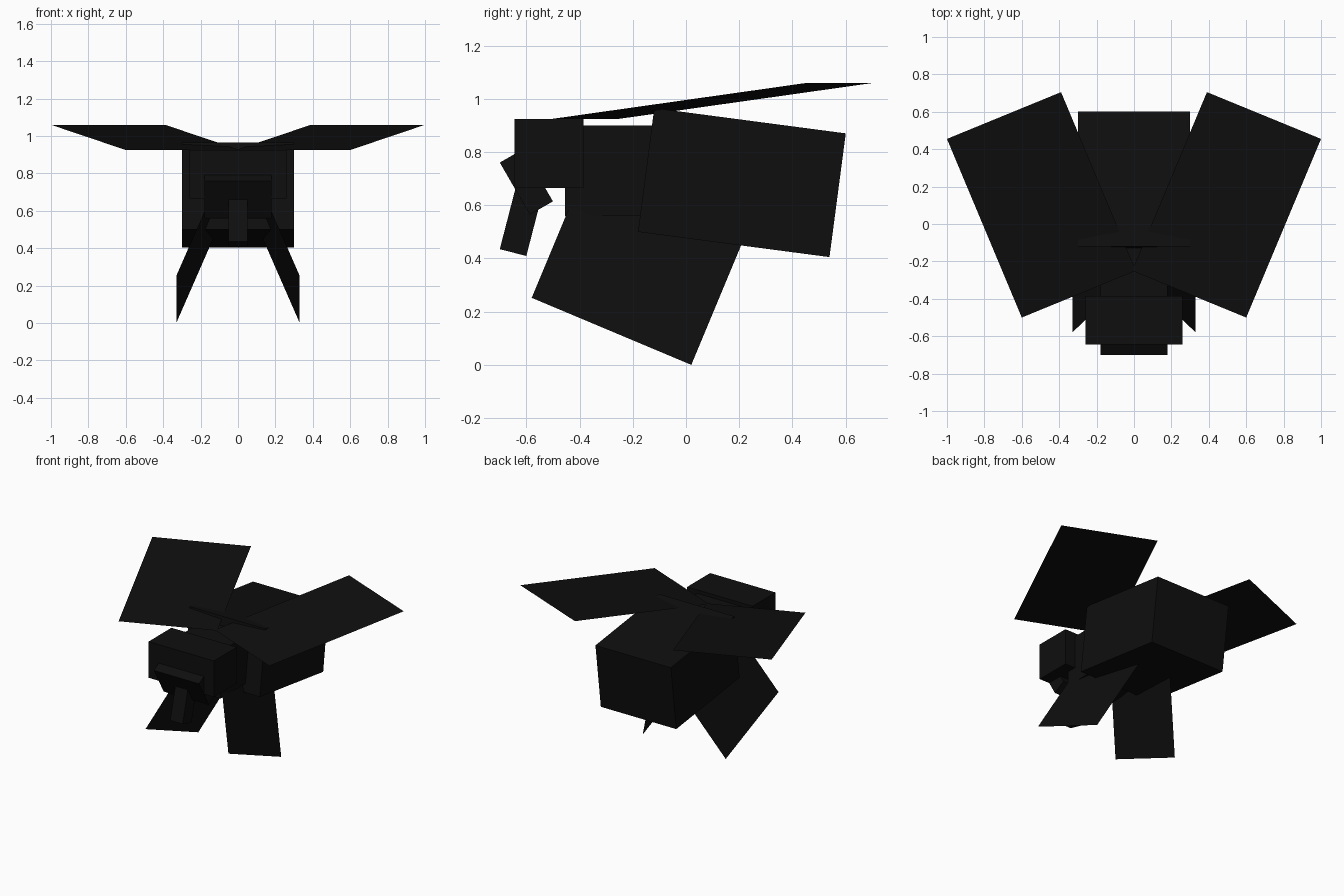
import bpy
import math

default = bpy.data.objects.get("Cube")
if default:
    bpy.data.objects.remove(default, do_unlink=True)

# Single near-black body colour
black = bpy.data.materials.new("near_black")
black.use_nodes = True
COLOUR = (0.0045, 0.0045, 0.0045, 1.0)
black.diffuse_color = COLOUR
bsdf = next(n for n in black.node_tree.nodes if n.type == 'BSDF_PRINCIPLED')
bsdf.inputs["Base Color"].default_value = COLOUR
bsdf.inputs["Roughness"].default_value = 0.9


def box(name, size, y, z, pitch=0.0):
    """Box centred on x = 0, tilted about the x axis."""
    bpy.ops.mesh.primitive_cube_add(size=1, location=(0, y, z))
    ob = bpy.context.object
    ob.name = ob.data.name = name
    ob.scale = size
    ob.rotation_euler.x = math.radians(pitch)
    ob.data.materials.append(black)
    return ob


def sheet(name, corners, side):
    """Thin flat panel; side is 1 or -1 and mirrors it in x."""
    pts = [(x * side, y, z) for x, y, z in corners]
    order = (0, 1, 2, 3) if side > 0 else (3, 2, 1, 0)
    mesh = bpy.data.meshes.new(name)
    mesh.from_pydata(pts, [], [order])
    mesh.materials.append(black)
    ob = bpy.data.objects.new(name, mesh)
    bpy.context.collection.objects.link(ob)
    return ob


# Body blocks
box("abdomen", (0.60, 0.726, 0.469), 0.21, 0.685, -7.5)
box("thorax", (0.36, 0.455, 0.34), -0.2275, 0.73)
box("head", (0.52, 0.26, 0.26), -0.515, 0.795)

# Mouth parts
box("snout", (0.36, 0.10, 0.226), -0.60, 0.6875, 30)
box("proboscis", (0.10, 0.103, 0.26), -0.6175, 0.548, -14.5)

# Wings: flat panels rising to the back, crossing slightly at the root
wing = [(-0.01, -0.25, 0.925), (0.60, -0.50, 0.925),
        (1.00, 0.455, 1.06), (0.39, 0.705, 1.06)]

# Legs: flat panels splayed outwards, upper edge buried in the body
rise = (-0.21, 0.20, 0.48)
foot_front = (0.33, -0.58, 0.252)
foot_back = (0.33, 0.02, 0.0)
leg = [foot_front, foot_back,
       tuple(a + b for a, b in zip(foot_back, rise)),
       tuple(a + b for a, b in zip(foot_front, rise))]

for label, side in (("left", 1), ("right", -1)):
    sheet(label + "_wing", wing, side)
    sheet(label + "_legs", leg, side)
